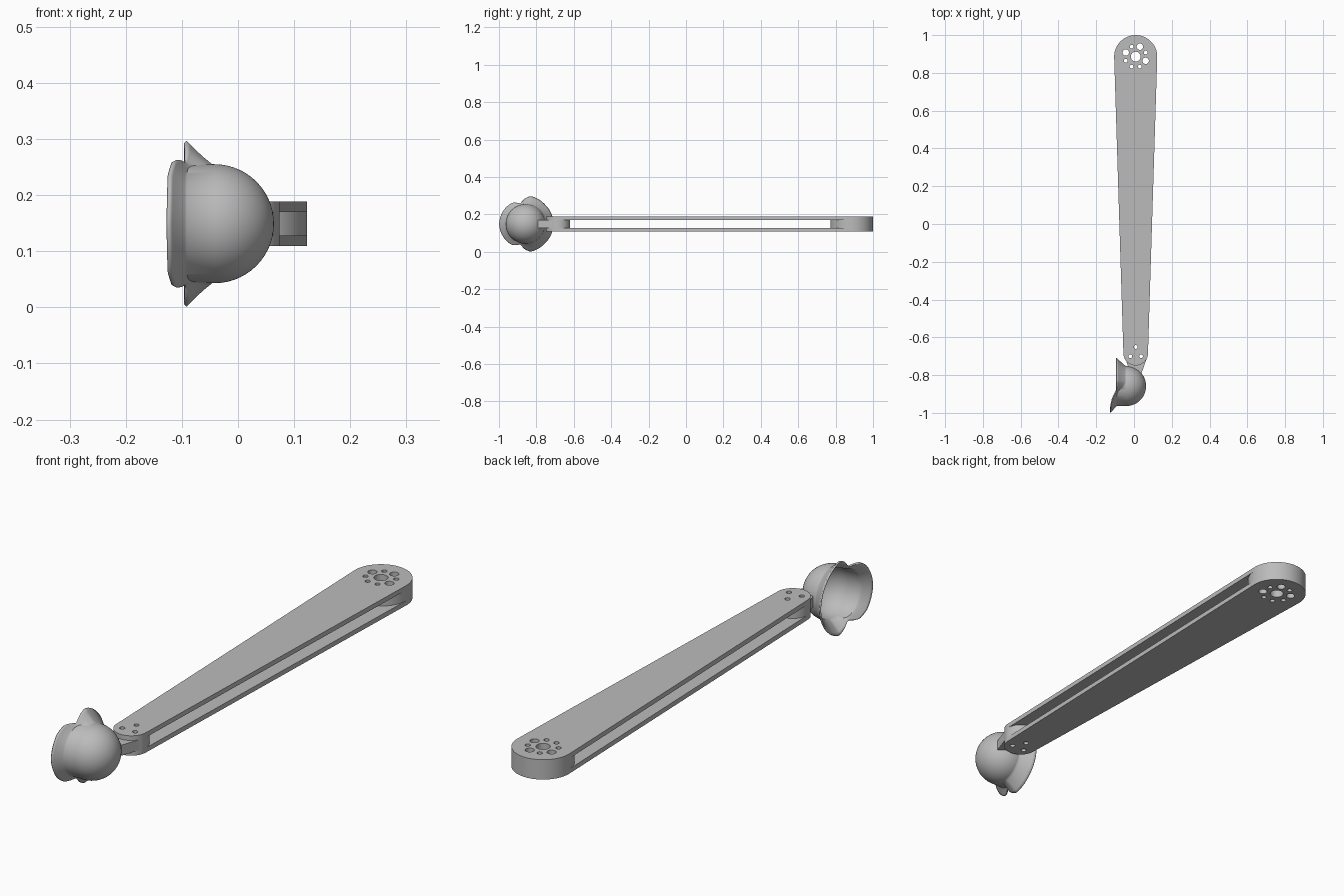
import bpy, bmesh
from math import sin, cos, pi, radians, acos

cube = bpy.data.objects.get("Cube")
if cube:
    bpy.data.objects.remove(cube)

grey = bpy.data.materials.new("plain grey")
grey.use_nodes = True
COLOUR = (0.5, 0.5, 0.5, 1)
grey.diffuse_color = COLOUR
grey.node_tree.nodes["Principled BSDF"].inputs["Base Color"].default_value = COLOUR

MID = 0.149                       # height of the arm's middle plane
AXIS = 0.009                      # x of the arm's long axis
BIG_Y, BIG_R = 0.886, 0.114
SMALL_Y, SMALL_R = -0.684, 0.065


def arc(x, y, r, start, end, steps):
    return [(x + r * cos(start + (end - start) * i / steps),
             y + r * sin(start + (end - start) * i / steps)) for i in range(steps + 1)]


def circle(x, y, r, steps=32):
    return arc(x, y, r, 0, 2 * pi, steps)[:-1]


def finish(obj, angle=35):
    bpy.ops.object.select_all(action='DESELECT')
    obj.select_set(True)
    bpy.context.view_layer.objects.active = obj
    if obj.type == 'CURVE':
        bpy.ops.object.convert(target='MESH')
        obj = bpy.context.object
    obj.data.materials.clear()
    obj.data.materials.append(grey)
    bpy.ops.object.shade_smooth_by_angle(angle=radians(angle))


def slab(name, loops, low, high):
    """Extrude an outline, with any further loops as holes."""
    curve = bpy.data.curves.new(name, 'CURVE')
    curve.dimensions = '2D'
    curve.fill_mode = 'BOTH'
    curve.extrude = (high - low) / 2
    for loop in loops:
        spline = curve.splines.new('POLY')
        spline.points.add(len(loop) - 1)
        for point, (x, y) in zip(spline.points, loop):
            point.co = (x, y, 0, 1)
        spline.use_cyclic_u = True
    obj = bpy.data.objects.new(name, curve)
    obj.location.z = (low + high) / 2
    bpy.context.collection.objects.link(obj)
    finish(obj)


# Bolt patterns: hub with eight holes, tip with three
hub_holes = [circle(AXIS, BIG_Y, 0.026)]
for i in range(8):
    a = radians(22.5 + 45 * i)
    r = 0.017 if i in (1, 3, 7) else 0.010
    hub_holes.append(circle(AXIS + 0.057 * cos(a), BIG_Y + 0.057 * sin(a), r, 20))
tip_holes = [circle(AXIS + 0.033 * cos(a), SMALL_Y + 0.033 * sin(a), 0.010, 20)
             for a in (radians(90), radians(210), radians(330))]

# Two tapered plates with rounded ends
tilt = pi / 2 - acos((BIG_R - SMALL_R) / (BIG_Y - SMALL_Y))
outline = (arc(AXIS, BIG_Y, BIG_R, -tilt, pi + tilt, 48)
           + arc(AXIS, SMALL_Y, SMALL_R, pi + tilt, 2 * pi - tilt, 40))
INNER, OUTER = 0.021, 0.0395
slab("upper_plate", [outline] + hub_holes + tip_holes, MID + INNER, MID + OUTER)
slab("lower_plate", [outline] + hub_holes + tip_holes, MID - OUTER, MID - INNER)

# Round spacers between the plates
slab("hub_spacer", [circle(AXIS, BIG_Y, BIG_R, 96)] + hub_holes, MID - INNER, MID + INNER)
slab("tip_spacer", [circle(AXIS, SMALL_Y, SMALL_R, 80)] + tip_holes, MID - INNER, MID + INNER)

# Tapered neck from the tip to the cup
slab("neck", [[(-0.045, -0.715), (0.068, -0.71), (0.04, -0.79), (-0.03, -0.758)]],
     MID - INNER, MID + INNER)

# Domed cup opening to -x: a back flare with two ears and a front lip
CUP_Y, CUP_R, DOME_X = -0.858, 0.106, -0.042
RIM = [  # angle from +y, flare start x, rim x, rim radius
    (0, -0.042, -0.092, 0.150), (45, -0.042, -0.092, 0.147),
    (80, -0.042, -0.092, 0.151), (92, -0.055, -0.092, 0.135),
    (104, -0.082, -0.093, 0.112), (112, -0.088, -0.102, 0.122),
    (122, -0.090, -0.113, 0.133), (140, -0.090, -0.121, 0.137),
    (180, -0.090, -0.123, 0.141)]


def rim_at(angle):
    for a, b in zip(RIM, RIM[1:]):
        if angle <= b[0]:
            t = (angle - a[0]) / (b[0] - a[0])
            return [p + (q - p) * t for p, q in zip(a[1:], b[1:])]


SEGMENTS, DOME_STEPS, FLARE_STEPS = 120, 14, 6
bm = bmesh.new()
columns = []
tip = bm.verts.new((DOME_X + CUP_R, CUP_Y, MID))
for i in range(SEGMENTS):
    deg = 360 * i / SEGMENTS
    start, rim_x, rim_r = rim_at(min(deg, 360 - deg))
    profile = [(DOME_X + CUP_R * cos(pi / 2 * k / DOME_STEPS),
                CUP_R * sin(pi / 2 * k / DOME_STEPS)) for k in range(1, DOME_STEPS + 1)]
    profile.append((start - 0.001, CUP_R))
    for k in range(1, FLARE_STEPS + 1):
        t = k / FLARE_STEPS
        profile.append((start + (rim_x - start) * t, CUP_R + (rim_r - CUP_R) * t ** 1.15))
    a = radians(deg)
    columns.append([bm.verts.new((x, CUP_Y + r * cos(a), MID + r * sin(a))) for x, r in profile])
for i, col in enumerate(columns):
    nxt = columns[(i + 1) % SEGMENTS]
    bm.faces.new((tip, col[0], nxt[0]))
    for k in range(len(col) - 1):
        bm.faces.new((col[k], col[k + 1], nxt[k + 1], nxt[k]))
bmesh.ops.recalc_face_normals(bm, faces=bm.faces)
if max(bm.faces, key=lambda f: f.calc_center_median().x).normal.x < 0:
    bmesh.ops.reverse_faces(bm, faces=bm.faces)
mesh = bpy.data.meshes.new("cup")
bm.to_mesh(mesh)
bm.free()
cup = bpy.data.objects.new("cup", mesh)
bpy.context.collection.objects.link(cup)
shell = cup.modifiers.new("wall", 'SOLIDIFY')
shell.thickness = 0.006
shell.offset = -1
finish(cup, 50)
